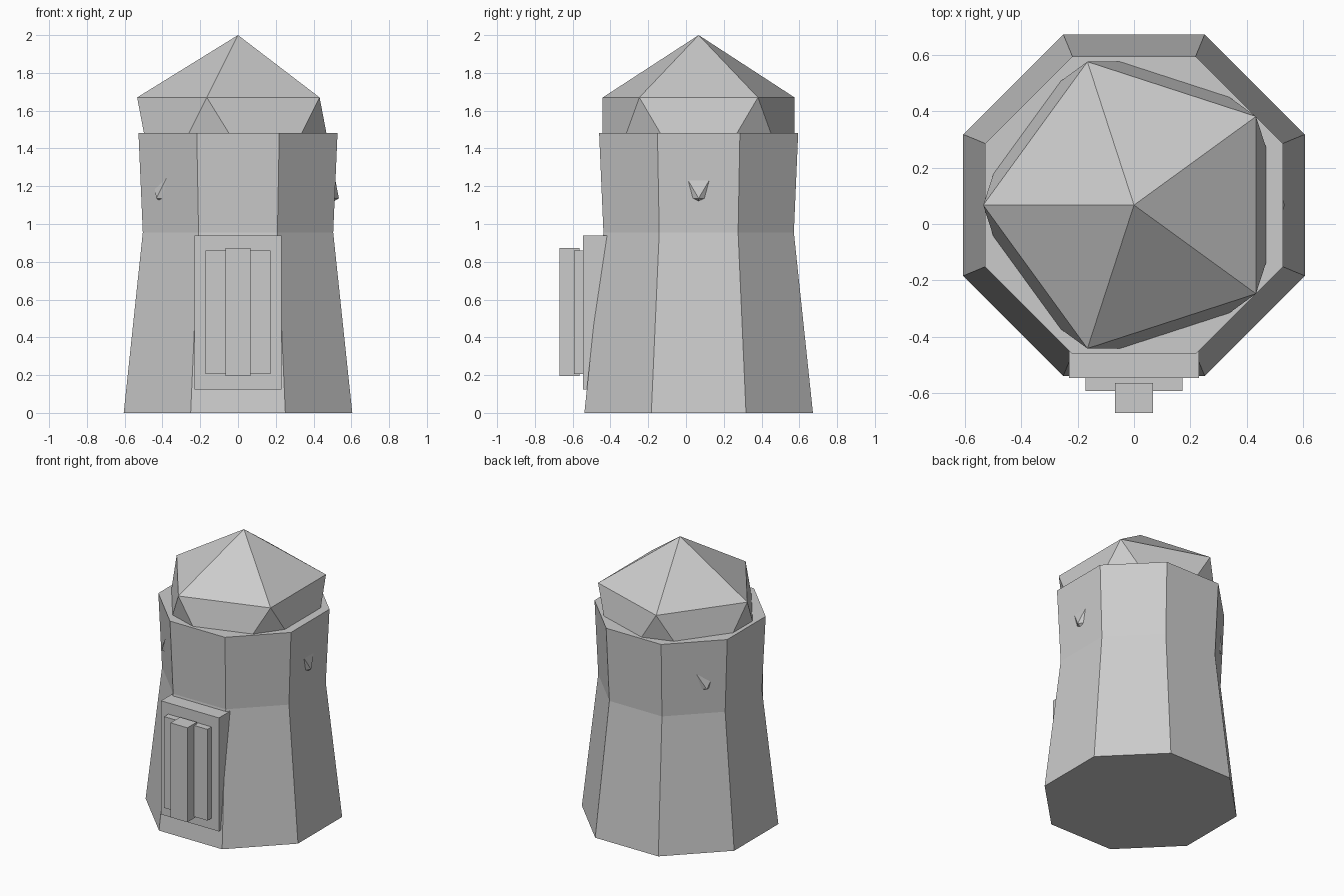
import bpy, bmesh, math
from mathutils import Matrix

if "Cube" in bpy.data.objects:
    bpy.data.objects.remove(bpy.data.objects["Cube"])

CY = 0.067  # tower axis offset in y

stone = bpy.data.materials.new("light grey stone")
stone.diffuse_color = (0.6, 0.6, 0.6, 1)
stone.use_nodes = True
stone.node_tree.nodes["Principled BSDF"].inputs["Base Color"].default_value = stone.diffuse_color


def add_object(name, bm):
    bmesh.ops.recalc_face_normals(bm, faces=bm.faces)
    mesh = bpy.data.meshes.new(name)
    bm.to_mesh(mesh)
    bm.free()
    mesh.materials.append(stone)
    obj = bpy.data.objects.new(name, mesh)
    bpy.context.collection.objects.link(obj)
    return obj


def box(name, x, y, z):
    """Box from (min, max) ranges on each axis."""
    bm = bmesh.new()
    size = [r[1] - r[0] for r in (x, y, z)]
    mid = [(r[0] + r[1]) / 2 for r in (x, y, z)]
    bmesh.ops.create_cube(bm, size=1, matrix=Matrix.Translation(mid) @ Matrix.Diagonal((*size, 1)))
    return add_object(name, bm)


# Octagonal tower: (height, distance from axis to flat side)
bm = bmesh.new()
rings = []
for z, apothem in [(0, 0.605), (0.955, 0.504), (1.483, 0.527)]:
    r = apothem / math.cos(math.pi / 8)
    angles = [math.pi / 8 + i * math.pi / 4 for i in range(8)]
    rings.append([bm.verts.new((r * math.cos(a), CY + r * math.sin(a), z)) for a in angles])
for low, high in zip(rings, rings[1:]):
    for i in range(8):
        j = (i + 1) % 8
        bm.faces.new((low[i], low[j], high[j], high[i]))
bm.faces.new(rings[0][::-1])
bm.faces.new(rings[-1])
add_object("tower", bm)

# Faceted dome: icosahedron sunk in the tower, lower corners poke through the walls
R = 0.597
bm = bmesh.new()
bmesh.ops.create_icosphere(bm, subdivisions=1, radius=R,
                           matrix=Matrix.Translation((0, CY, 2 - R)) @ Matrix.Rotation(math.pi, 4, 'Z'))
add_object("dome", bm)

# Layered door on the front
box("door_frame", (-0.23, 0.23), (-0.545, -0.40), (0.125, 0.94))
box("door_panel", (-0.172, 0.172), (-0.592, -0.53), (0.205, 0.86))
box("door_bar", (-0.067, 0.067), (-0.67, -0.563), (0.195, 0.873))
